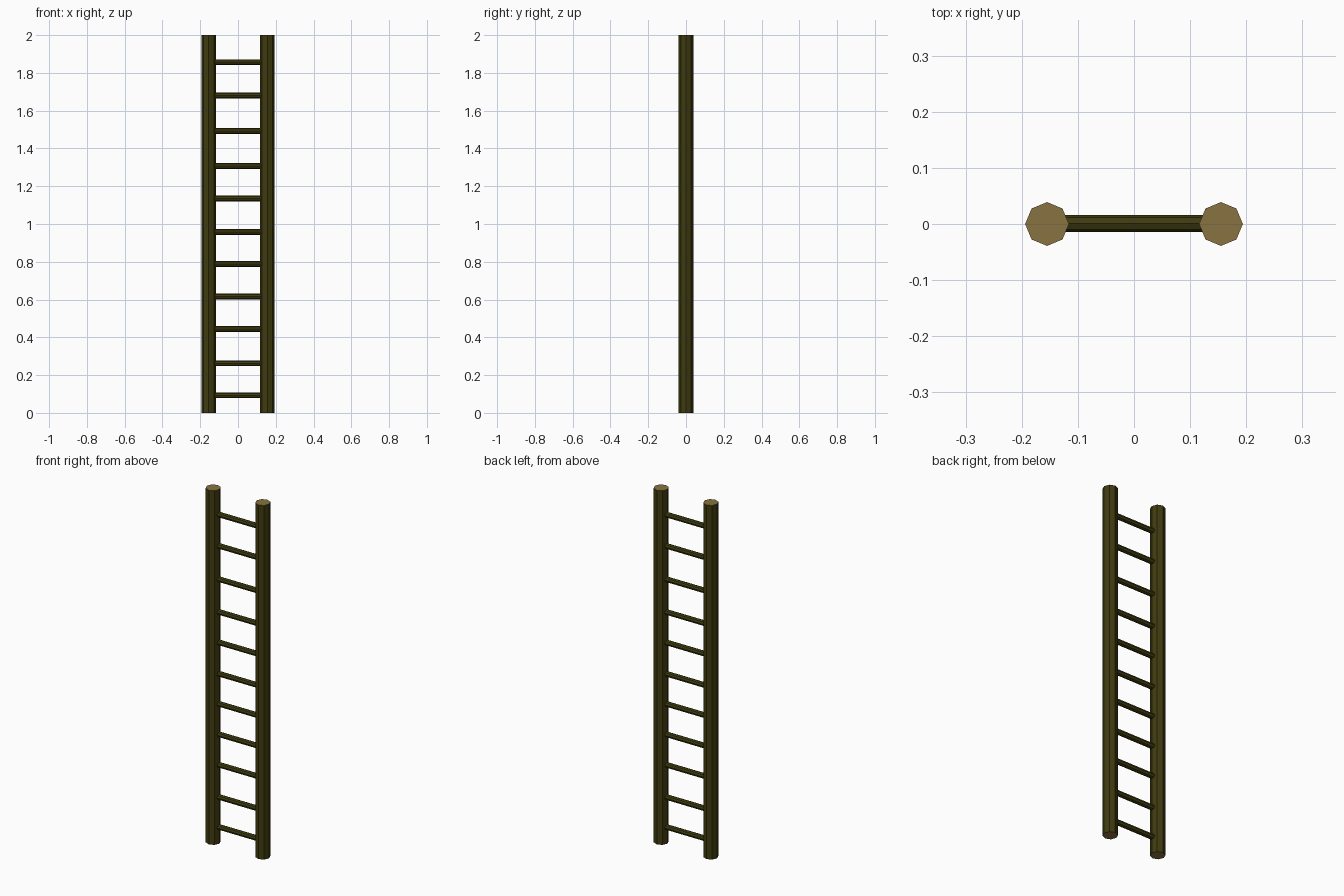
import bpy
import math

if "Cube" in bpy.data.objects:
    bpy.data.objects.remove(bpy.data.objects["Cube"])


def make_material(name, rgb):
    mat = bpy.data.materials.new(name)
    mat.diffuse_color = (*rgb, 1.0)
    mat.use_nodes = True
    mat.node_tree.nodes["Principled BSDF"].inputs["Base Color"].default_value = mat.diffuse_color
    return mat


BARK = make_material("dark olive wood", (0.050, 0.044, 0.005))
CUT = make_material("tan cut wood", (0.25, 0.172, 0.052))


def pole(name, radius, length, location, rotation, cap_slot):
    """Eight-sided pole whose end caps use the given material slot."""
    bpy.ops.mesh.primitive_cylinder_add(
        vertices=8, radius=radius, depth=length,
        location=location, rotation=rotation)
    obj = bpy.context.object
    obj.name = name
    obj.data.materials.append(BARK)
    obj.data.materials.append(CUT)
    for face in obj.data.polygons:
        face.material_index = cap_slot if abs(face.normal.z) > 0.9 else 0
    return obj


# Two upright posts with pale cut ends
for side, x in (("left", -0.155), ("right", 0.155)):
    pole(f"{side}_post", 0.039, 2.0, (x, 0, 1.0), (0, 0, 0), 1)

# Hand-spaced rungs running into the posts
RUNG_HEIGHTS = (0.093, 0.262, 0.444, 0.616, 0.788, 0.958,
                1.135, 1.307, 1.492, 1.68, 1.857)
for i, z in enumerate(RUNG_HEIGHTS, 1):
    pole(f"rung_{i}", 0.015, 0.27, (0, 0.001, z), (0, math.pi / 2, 0), 0)
